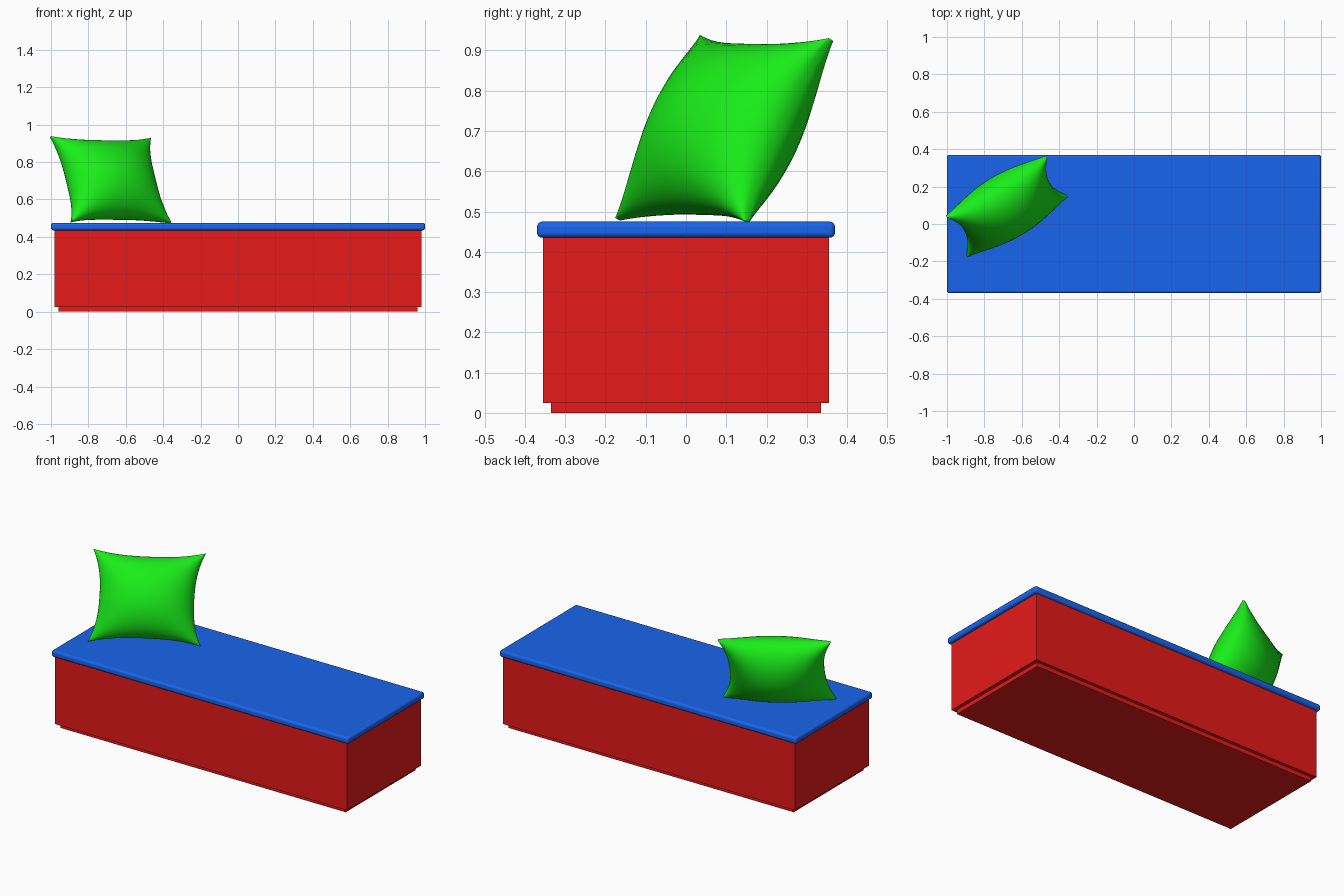
import bpy, bmesh, math
from mathutils import Vector

if "Cube" in bpy.data.objects:
    bpy.data.objects.remove(bpy.data.objects["Cube"])


def material(name, rgb):
    m = bpy.data.materials.new(name)
    m.diffuse_color = (*rgb, 1)
    m.use_nodes = True
    m.node_tree.nodes["Principled BSDF"].inputs["Base Color"].default_value = m.diffuse_color
    return m


red = material("red", (0.8, 0.01, 0.01))
blue = material("blue", (0.01, 0.13, 0.85))
green = material("green", (0.01, 0.85, 0.01))


def box(name, half_x, half_y, z0, z1, mat, bevel=0):
    bpy.ops.mesh.primitive_cube_add(size=2, location=(0, 0, (z0 + z1) / 2))
    ob = bpy.context.object
    ob.name = name
    ob.scale = (half_x, half_y, (z1 - z0) / 2)
    bpy.ops.object.transform_apply(location=False, rotation=False, scale=True)
    ob.data.materials.append(mat)
    if bevel:
        mod = ob.modifiers.new("rounded", 'BEVEL')
        mod.width = bevel
        mod.segments = 4
        bpy.ops.object.shade_smooth_by_angle(angle=math.radians(35))
    return ob


# Bench: recessed plinth, body and padded seat
box("plinth", 0.96, 0.335, 0, 0.025, red)
box("bench_body", 0.982, 0.355, 0.025, 0.435, red)
box("seat_pad", 1.0, 0.37, 0.435, 0.475, blue, bevel=0.013)

# Throw pillow: two bulging panels with pinched edges, leaning back on the seat
centre = Vector((-0.68, 0.095, 0.704))
side = Vector((0.267, 0.16, -0.004))
up = Vector((-0.055, 0.105, 0.227))
normal = side.cross(up).normalized()
N = 24


def pillow_point(s, t, sign):
    u, v = math.sin(s * math.pi / 2), math.sin(t * math.pi / 2)
    bulge = max(0, (1 - u * u) * (1 - v * v)) ** 0.55
    pu = u * (1 - 0.16 * (1 - abs(v) ** 2.5))
    pv = v * (1 - 0.12 * (1 - abs(u) ** 2.5))
    p = centre + side * pu + up * pv + normal * sign * (0.008 + 0.15 * bulge)
    p.z = max(p.z, 0.4755)
    return p


bm = bmesh.new()
panels = []
for sign in (1, -1):
    g = [[bm.verts.new(pillow_point(2 * i / N - 1, 2 * j / N - 1, sign))
          for j in range(N + 1)] for i in range(N + 1)]
    for i in range(N):
        for j in range(N):
            bm.faces.new((g[i][j], g[i + 1][j], g[i + 1][j + 1], g[i][j + 1]))
    panels.append(g)

# Narrow seam strip joining both panels
rim = ([(i, 0) for i in range(N)] + [(N, j) for j in range(N)]
       + [(i, N) for i in range(N, 0, -1)] + [(0, j) for j in range(N, 0, -1)])
front, back = panels
for (a, b), (c, d) in zip(rim, rim[1:] + rim[:1]):
    bm.faces.new((front[a][b], front[c][d], back[c][d], back[a][b]))
bmesh.ops.recalc_face_normals(bm, faces=bm.faces)
mesh = bpy.data.meshes.new("pillow")
bm.to_mesh(mesh)
bm.free()
mesh.materials.append(green)
pillow = bpy.data.objects.new("pillow", mesh)
bpy.context.collection.objects.link(pillow)
bpy.ops.object.select_all(action='DESELECT')
pillow.select_set(True)
bpy.context.view_layer.objects.active = pillow
bpy.ops.object.shade_smooth_by_angle(angle=math.radians(50))
